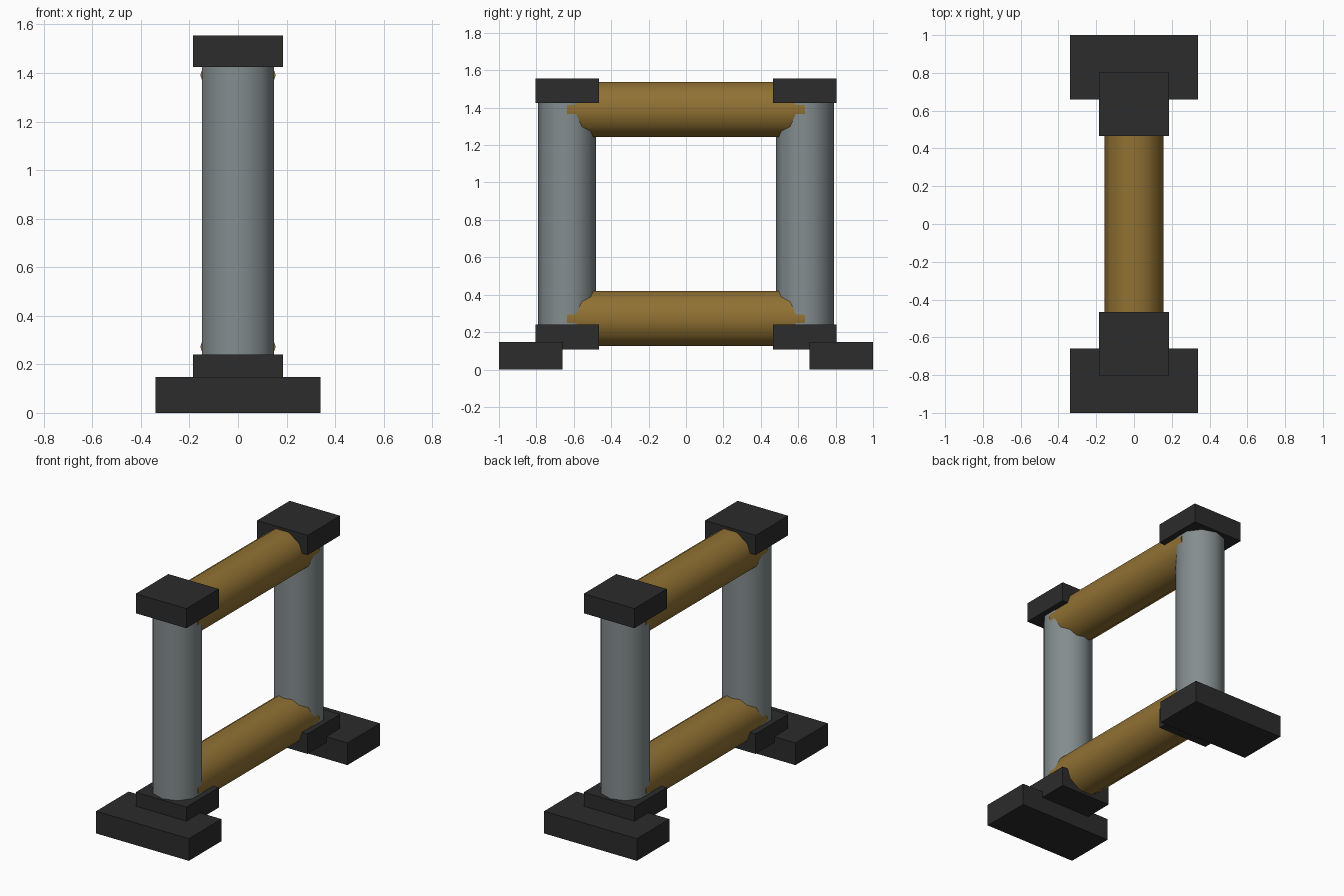
import bpy, math

if "Cube" in bpy.data.objects:
    bpy.data.objects.remove(bpy.data.objects["Cube"])

def material(name, rgb):
    m = bpy.data.materials.new(name)
    m.diffuse_color = (*rgb, 1)
    m.use_nodes = True
    m.node_tree.nodes["Principled BSDF"].inputs["Base Color"].default_value = m.diffuse_color
    return m

steel = material("grey steel", (0.23, 0.265, 0.27))
wood = material("golden brown", (0.28, 0.165, 0.033))
black = material("dark rubber", (0.025, 0.025, 0.025))

def box(name, x, y0, y1, z0, z1):
    bpy.ops.mesh.primitive_cube_add(size=1, location=(0, (y0 + y1) / 2, (z0 + z1) / 2))
    ob = bpy.context.object
    ob.name = name
    ob.scale = (2 * x, abs(y1 - y0), z1 - z0)
    bpy.ops.object.transform_apply(location=False, rotation=False, scale=True)
    ob.data.materials.append(black)

def tube(name, length, loc, rot, mat):
    # ten-sided, smooth-shaded cylinder
    bpy.ops.mesh.primitive_cylinder_add(vertices=10, radius=0.155, depth=length,
                                        location=loc, rotation=rot)
    ob = bpy.context.object
    ob.name = name
    ob.data.materials.append(mat)
    bpy.ops.object.shade_smooth_by_angle(angle=math.radians(50))

for side, s in (("front", -1), ("back", 1)):
    # upright post with its corners pointing along y
    tube(side + "_post", 1.27, (0, s * 0.635, 0.825), (0, 0, 0), steel)
    # corner blocks and foot
    box(side + "_top_cap", 0.185, s * 0.465, s * 0.805, 1.425, 1.555)
    box(side + "_bottom_cap", 0.185, s * 0.465, s * 0.805, 0.107, 0.24)
    box(side + "_foot", 0.34, s * 0.66, s * 1.0, 0, 0.147)

# horizontal rails with their corners pointing along x
for name, z in (("lower_rail", 0.272), ("upper_rail", 1.39)):
    tube(name, 1.27, (0, 0, z), (math.pi / 2, math.pi / 2, 0), wood)

# turn the rails so that a corner faces x and a flat faces z
for name in ("lower_rail", "upper_rail"):
    ob = bpy.data.objects[name]
    ob.rotation_euler = (math.pi / 2, 0, 0)
    me = ob.data
    a = math.pi / 2
    for v in me.vertices:
        x, y = v.co.x, v.co.y
        v.co.x = x * math.cos(a) - y * math.sin(a)
        v.co.y = x * math.sin(a) + y * math.cos(a)
